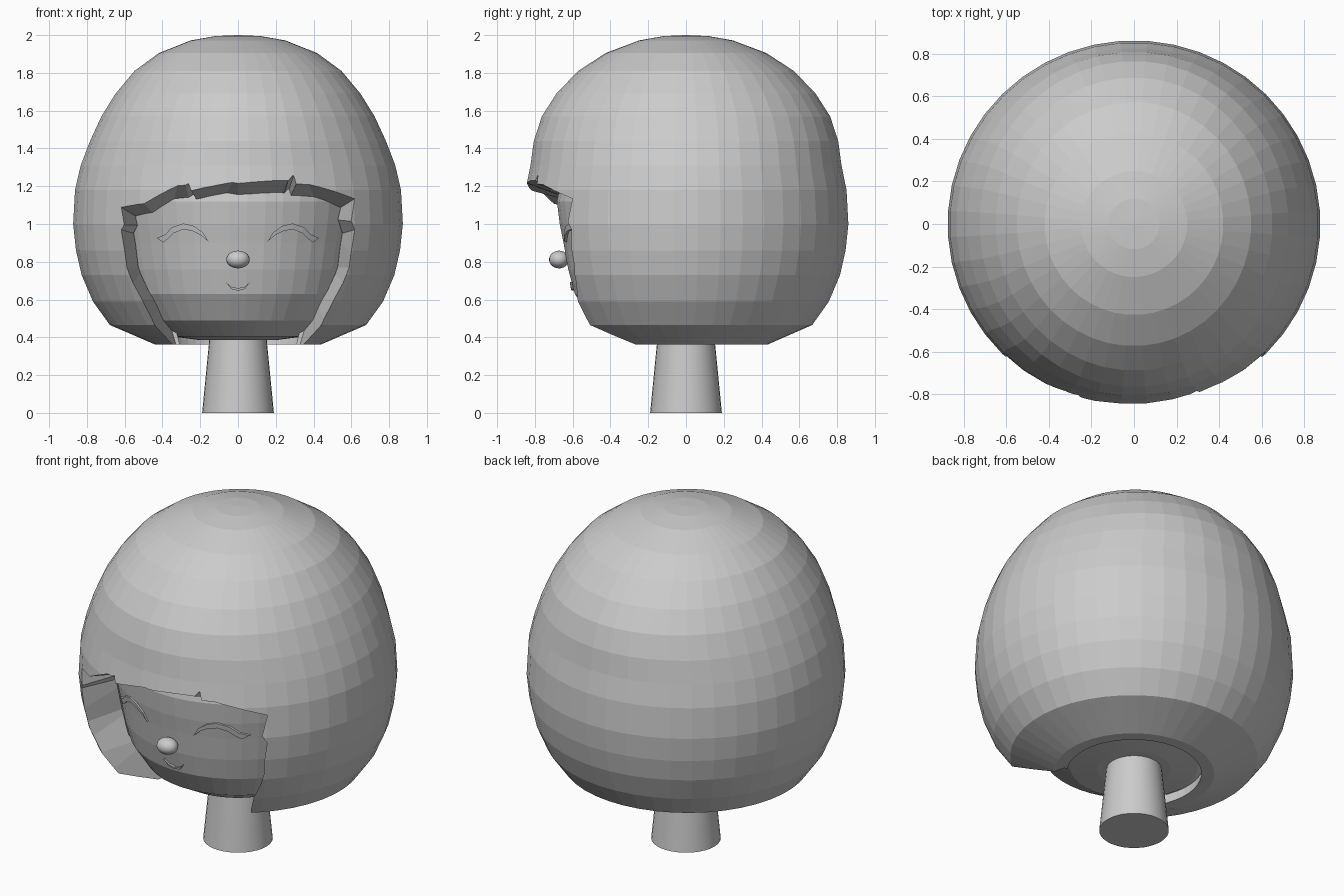
import bpy, bmesh, math

if "Cube" in bpy.data.objects:
    bpy.data.objects.remove(bpy.data.objects["Cube"])

SEG = 44
# (radius, height) profiles
HAIR = [(0, 2), (.12, 1.995), (.25, 1.972), (.42, 1.905), (.55, 1.81), (.65, 1.69),
        (.725, 1.57), (.785, 1.44), (.835, 1.31), (.865, 1.18), (.875, 1.0), (.86, .86),
        (.83, .73), (.77, .59), (.68, .465), (.54, .405), (.44, .362), (.37, .362)]
HEAD = [(0, 1.75), (.3, 1.68), (.52, 1.5), (.65, 1.3), (.685, 1.12), (.67, 1.0), (.65, .9),
        (.625, .76), (.59, .63), (.5, .49), (.35, .405), (.2, .385), (0, .385)]


def radius(profile, z):
    for (r1, z1), (r2, z2) in zip(profile, profile[1:]):
        if z2 <= z <= z1 and z1 > z2:
            return r1 + (r2 - r1) * (z1 - z) / (z1 - z2)
    return .45


def front_y(profile, x, z):
    return -math.sqrt(max(radius(profile, z) ** 2 - x * x, .01))


def finish(name, bm):
    bmesh.ops.remove_doubles(bm, verts=bm.verts, dist=1e-5)
    bmesh.ops.recalc_face_normals(bm, faces=bm.faces)
    if bm.calc_volume(signed=True) < 0:
        bmesh.ops.reverse_faces(bm, faces=bm.faces)
    me = bpy.data.meshes.new(name)
    bm.to_mesh(me)
    bm.free()
    ob = bpy.data.objects.new(name, me)
    bpy.context.collection.objects.link(ob)
    return ob


def revolve(name, profile, yscale=lambda z: 1):
    bm = bmesh.new()
    rings = []
    for r, z in profile:
        if r == 0:
            rings.append([bm.verts.new((0, 0, z))] * SEG)
        else:
            ring = []
            for i in range(SEG):
                a = 2 * math.pi * (i + .5) / SEG - math.pi / 2
                ring.append(bm.verts.new((r * math.cos(a), r * math.sin(a) * yscale(z), z)))
            rings.append(ring)
    for a, b in zip(rings, rings[1:]):
        for i in range(SEG):
            j = (i + 1) % SEG
            bm.faces.new(list(dict.fromkeys((a[i], a[j], b[j], b[i]))))
    return finish(name, bm)


def loft(name, front, back):
    bm = bmesh.new()
    f = [bm.verts.new(p) for p in front]
    b = [bm.verts.new(p) for p in back]
    n = len(f)
    bm.faces.new(f)
    bm.faces.new(b)
    for i in range(n):
        j = (i + 1) % n
        bm.faces.new((f[i], f[j], b[j], b[i]))
    bmesh.ops.triangulate(bm, faces=bm.faces)
    return finish(name, bm)


# Head
revolve("head", HEAD)

# Hair: closed shell around the head, fuller front to back near the crown
inner = [(r + .012 if r else 0, z + (.03 if r == 0 else .008)) for r, z in HEAD[:10]]
shell = HAIR + [(.385, .43)] + inner[::-1]
hair = revolve("hair", shell, lambda z: .985 + (.075 * math.sin(math.pi * (z - 1.3) / .7)
                                              if 1.3 < z < 2 else 0))

# Face opening: outer x, z and inner x, z of the fringe and side locks
side = [(.62, .97, .55, .95), (.59, .77, .525, .77), (.51, .6, .445, .6),
        (.365, .35, .325, .35), (.36, .2, .32, .2)]
fringe = [(-.62, 1.09, -.54, 1.04), (-.5, 1.11, -.45, 1.06), (-.28, 1.21, -.26, 1.14),
          (-.25, 1.18, -.22, 1.13), (0, 1.22, 0, 1.155), (.26, 1.235, .23, 1.165),
          (.29, 1.26, .26, 1.18), (.31, 1.215, .28, 1.15), (.62, 1.135, .54, 1.085)]
outline = fringe + side + [(-a, b, -c, d) for a, b, c, d in reversed(side)]


def at_depth(p, y):
    x1, z1, x2, z2 = p
    y1, y2 = front_y(HAIR, x1, z1), front_y(HEAD, x2, z2)
    if z1 < .5:
        y1, y2 = -.35, -.2
    t = (y - y1) / (y2 - y1)
    return (x1 + (x2 - x1) * t, y, z1 + (z2 - z1) * t)


cutter = loft("face_cutter", [at_depth(p, -1) for p in outline],
              [at_depth(p, -.2) for p in outline])
cutter.hide_render = True
whole = hair.data.copy()
bpy.context.view_layer.objects.active = hair
for solver in ('MANIFOLD', 'FLOAT', 'EXACT'):
    hair.data = whole.copy()
    mod = hair.modifiers.new("face_opening", 'BOOLEAN')
    mod.operation = 'DIFFERENCE'
    mod.solver = solver
    mod.object = cutter
    bpy.context.view_layer.update()
    bpy.ops.object.modifier_apply(modifier=mod.name)
    print(solver, len(whole.polygons), len(hair.data.polygons))
    if len(hair.data.polygons) > 600:
        break
bpy.data.objects.remove(cutter)


# Raised strips that follow the face
def strip(name, upper, lower, sign=1):
    pts = upper + lower[::-1]
    front = [(sign * x, front_y(HEAD, x, z) - .012, z) for x, z in pts]
    back = [(x, y + .03, z) for x, y, z in front]
    return loft(name, front, back)


lid_top = [(.155, .905), (.185, .955), (.235, .99), (.29, 1.003), (.35, .982), (.385, .945), (.43, .925)]
lid_low = [(.195, .94), (.24, .963), (.29, .972), (.34, .952), (.37, .922), (.395, .902)]
for label, s in (("left", 1), ("right", -1)):
    strip(label + "_eye", lid_top, lid_low, s)

strip("mouth", [(-.065, .692), (-.035, .668), (0, .66), (.035, .668), (.065, .692)],
      [(-.035, .655), (0, .647), (.035, .655)])

# Nose
bpy.ops.mesh.primitive_uv_sphere_add(segments=20, ring_count=12, radius=1, location=(0, -.672, .812))
nose = bpy.context.object
nose.name = "nose"
nose.scale = (.062, .053, .047)
bpy.ops.object.shade_smooth()

# Neck
bpy.ops.mesh.primitive_cone_add(vertices=32, radius1=.19, radius2=.135, depth=.56, location=(0, 0, .28))
neck = bpy.context.object
neck.name = "neck"
bpy.ops.object.shade_smooth_by_angle(angle=math.radians(30))
